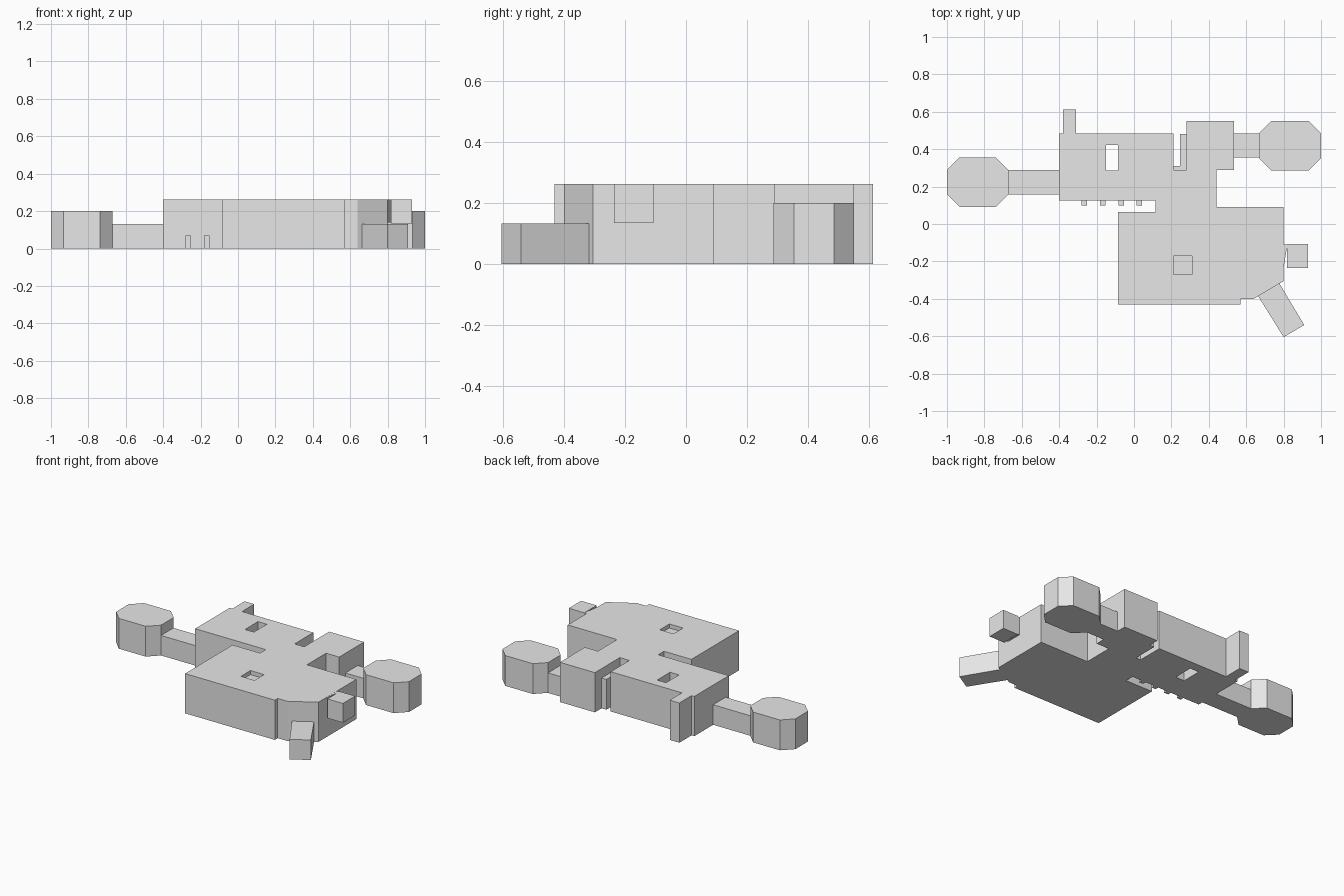
import bpy, bmesh

if "Cube" in bpy.data.objects:
    bpy.data.objects.remove(bpy.data.objects["Cube"])

grey = bpy.data.materials.new("light_grey")
grey.diffuse_color = (0.8, 0.8, 0.8, 1)
grey.use_nodes = True
grey.node_tree.nodes["Principled BSDF"].inputs["Base Color"].default_value = grey.diffuse_color
H = 0.262


def prism(name, pts, z0, z1):
    """Extrude a flat outline straight up."""
    bm = bmesh.new()
    f = bm.faces.new([bm.verts.new((x, y, z0)) for x, y in pts])
    r = bmesh.ops.extrude_face_region(bm, geom=[f])
    for v in r["geom"]:
        if isinstance(v, bmesh.types.BMVert):
            v.co.z = z1
    bmesh.ops.recalc_face_normals(bm, faces=bm.faces)
    me = bpy.data.meshes.new(name)
    bm.to_mesh(me)
    bm.free()
    me.materials.append(grey)
    ob = bpy.data.objects.new(name, me)
    bpy.context.collection.objects.link(ob)
    return ob


def box(name, x0, x1, y0, y1, z0, z1):
    return prism(name, [(x0, y0), (x1, y0), (x1, y1), (x0, y1)], z0, z1)


def cut(ob, name, *dims):
    cutter = box(name, *dims)
    cutter.hide_render = True
    cutter.hide_set(True)
    cutter.display_type = 'WIRE'
    m = ob.modifiers.new(name, 'BOOLEAN')
    m.operation = 'DIFFERENCE'
    m.solver = 'EXACT'
    m.object = cutter
    bpy.context.view_layer.objects.active = ob
    bpy.ops.object.modifier_apply(modifier=name)
    bpy.data.objects.remove(cutter)


def octagon(name, x0, x1, y0, y1, c):
    prism(name, [(x0 + c, y0), (x1 - c, y0), (x1, y0 + c), (x1, y1 - c),
                 (x1 - c, y1), (x0 + c, y1), (x0, y1 - c), (x0, y0 + c)], 0, 0.2)


# main body, one stepped outline with the rear stub and rear slot
body = prism("main_body", [
    (-0.40, 0.125), (0.115, 0.125), (0.115, 0.065), (-0.085, 0.065),
    (-0.085, -0.43), (0.57, -0.43), (0.57, -0.40), (0.64, -0.40),
    (0.80, -0.305), (0.80, 0.09), (0.44, 0.09), (0.44, 0.29),
    (0.535, 0.29), (0.535, 0.55), (0.28, 0.55), (0.28, 0.29),
    (0.21, 0.29), (0.21, 0.485), (-0.31, 0.485), (-0.31, 0.612),
    (-0.38, 0.612), (-0.38, 0.485), (-0.40, 0.485)], 0, H)
cut(body, "through_hole", -0.15, -0.085, 0.287, 0.422, -0.1, 0.4)
cut(body, "shallow_recess", 0.21, 0.31, -0.27, -0.17, 0.235, 0.4)

# ledges inside the rear slot
box("slot_ledge", 0.21, 0.28, 0.29, 0.31, 0, 0.2)
box("slot_step", 0.245, 0.28, 0.31, 0.48, 0, 0.2)

# small teeth under the front edge of the rear half
for i in range(4):
    x = -0.28 + i * 0.098
    box(f"tooth_{i + 1}", x, x + 0.03, 0.10, 0.125, 0, 0.07)

# side arms with octagonal ends
box("left_arm", -0.675, -0.40, 0.158, 0.288, 0, 0.132)
octagon("left_octagon", -1, -0.672, 0.092, 0.355, 0.066)
box("right_arm", 0.535, 0.672, 0.355, 0.485, 0, 0.132)
octagon("right_octagon", 0.667, 1, 0.287, 0.55, 0.066)

# side block with its slanted joint, and the angled front rod
box("side_block", 0.817, 0.93, -0.235, -0.107, 0.135, H)
prism("block_joint", [(0.795, -0.23), (0.80, -0.23), (0.82, -0.11), (0.795, -0.11)], 0.14, H - 0.001)
prism("angled_rod", [(0.664, -0.386), (0.80, -0.605), (0.91, -0.54), (0.777, -0.317)], 0, 0.132)
